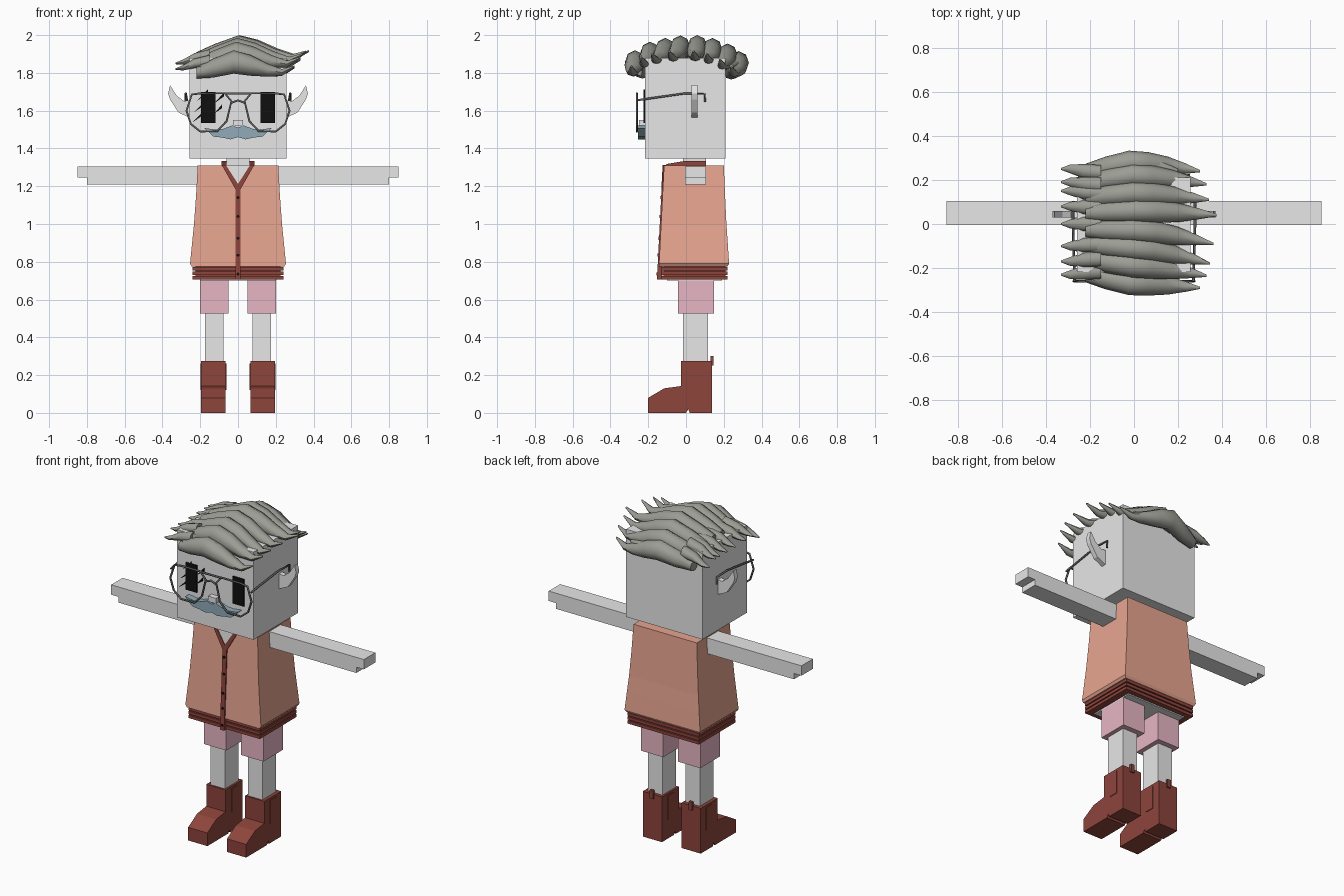
import bpy, bmesh, math
from mathutils import Vector

cube = bpy.data.objects.get("Cube")
if cube:
    bpy.data.objects.remove(cube, do_unlink=True)


def material(name, r, g, b):
    m = bpy.data.materials.new(name)
    m.use_nodes = True
    m.diffuse_color = (r, g, b, 1)
    bsdf = next(n for n in m.node_tree.nodes if n.type == 'BSDF_PRINCIPLED')
    bsdf.inputs["Base Color"].default_value = (r, g, b, 1)
    return m


SKIN = material("pale_grey_skin", .8, .8, .8)
COAT = material("salmon_cloth", .83, .39, .29)
RED = material("dark_red_leather", .27, .058, .044)
PINK = material("pink_cloth", .8, .47, .56)
HAIR = material("grey_hair", .33, .34, .3)
BLUE = material("blue_grey_whiskers", .285, .405, .48)
WIRE = material("dark_wire", .12, .12, .12)
BLACK = material("black", .005, .005, .005)


def finish(name, bm, mat, smooth=False):
    bmesh.ops.recalc_face_normals(bm, faces=bm.faces[:])
    me = bpy.data.meshes.new(name)
    bm.to_mesh(me)
    bm.free()
    me.materials.append(mat)
    ob = bpy.data.objects.new(name, me)
    bpy.context.collection.objects.link(ob)
    if smooth:
        bpy.ops.object.select_all(action='DESELECT')
        ob.select_set(True)
        bpy.context.view_layer.objects.active = ob
        bpy.ops.object.shade_smooth_by_angle(angle=math.radians(50))
    return ob


def loft(name, rings, mat, smooth=False):
    """Skin a list of equal-length point rings and cap both ends."""
    bm = bmesh.new()
    vs = [[bm.verts.new(p) for p in ring] for ring in rings]
    n = len(vs[0])
    for a, b in zip(vs, vs[1:]):
        for i in range(n):
            j = (i + 1) % n
            bm.faces.new((a[i], a[j], b[j], b[i]))
    bm.faces.new(vs[0][::-1])
    bm.faces.new(vs[-1])
    return finish(name, bm, mat, smooth)


def rect(x0, x1, y0, y1, z):
    return [(x0, y0, z), (x1, y0, z), (x1, y1, z), (x0, y1, z)]


def box(name, x0, x1, y0, y1, z0, z1, mat):
    return loft(name, [rect(x0, x1, y0, y1, z0), rect(x0, x1, y0, y1, z1)], mat)


def coat_front(z):
    return -.116 - (1.31 - z) * .051


def plate(name, outline, y0, y1, mat, lean=False):
    """Extrude an x-z outline along y; lean makes it follow the coat front."""
    def ring(y):
        return [(x, y + (coat_front(z) if lean else 0), z) for x, z in outline]
    return loft(name, [ring(y0), ring(y1)], mat)


def wire(name, pts, cyclic=False, radius=.006):
    cu = bpy.data.curves.new(name, 'CURVE')
    cu.dimensions = '3D'
    cu.bevel_depth = radius
    cu.bevel_resolution = 1
    cu.use_fill_caps = True
    sp = cu.splines.new('POLY')
    sp.points.add(len(pts) - 1)
    for p, co in zip(sp.points, pts):
        p.co = (*co, 1)
    sp.use_cyclic_u = cyclic
    cu.materials.append(WIRE)
    ob = bpy.data.objects.new(name, cu)
    bpy.context.collection.objects.link(ob)


def lock(name, path):
    """Tapered hair lock along x; path holds x, y, z, half width, half height."""
    angles = [math.tau * i / 8 for i in range(8)]
    loft(name, [[(x, y + w * math.cos(a), z + h * math.sin(a)) for a in angles]
                for x, y, z, w, h in path], HAIR, True)


# Head and neck
box("head", -.258, .256, -.217, .21, 1.347, 1.88, SKIN)
box("neck", -.06, .06, -.015, .105, 1.28, 1.35, SKIN)

# Coat with flared hem, then ribbed waistband
loft("coat", [rect(-x, x, coat_front(z), back, z) for x, back, z in
              ((.245, .22, .775), (.254, .228, .79), (.243, .221, .9), (.233, .214, 1.0),
               (.222, .207, 1.15), (.213, .2, 1.31))], COAT)
box("waistband_core", -.225, .225, -.118, .208, .715, .78, RED)
for i in range(3):
    z = .707 + i * .024
    box(f"waistband_rib_{i + 1}", -.24, .24, -.133, .22, z, z + .018, RED)
box("hips", -.2, .2, -.1, .19, .7, .74, SKIN)

# Neckline, collar, placket and buttons
plate("chest", [(-.066, 1.312), (0, 1.19), (.066, 1.312)], -.003, .02, SKIN, True)
for side, s in (("left", 1), ("right", -1)):
    plate(f"neck_trim_{side}", [(0, 1.185), (s * .014, 1.185), (s * .086, 1.312),
                                (s * .064, 1.312), (0, 1.212)], -.008, .01, RED, True)
    a, b = sorted((s * .062, s * .088))
    loft(f"collar_{side}", [rect(a, b, -.116, .105, 1.305), rect(a, b, -.1, .105, 1.318),
                            rect(a, b, -.01, .105, 1.333)], RED)
box("collar_back", -.088, .088, .09, .107, 1.305, 1.333, RED)
plate("placket", [(-.014, .705), (.014, .705), (.014, 1.2), (-.014, 1.2)],
      -.007, .02, RED, True)
for i, z in enumerate((.735, .835, .925, 1.04, 1.14)):
    plate(f"button_{i + 1}", [(.008 * math.cos(k * math.pi / 4), z + .008 * math.sin(k * math.pi / 4))
                              for k in range(8)], -.011, -.004, BLACK, True)

# Limbs, boots, ears and eyes on both sides
boot_profile = [(-.2, 0), (-.2, .08), (-.115, .13), (-.026, .142), (-.026, .275),
                (.137, .275), (.137, 0), (.02, 0), (.012, .02), (0, 0)]
ear_outline = [(.25, 1.56), (.315, 1.59), (.36, 1.66), (.37, 1.69), (.36, 1.735),
               (.325, 1.68), (.285, 1.65), (.25, 1.655)]
for side, s in (("left", 1), ("right", -1)):
    def span(a, b):
        return sorted((s * a, s * b))
    box(f"arm_{side}", *span(.2, .8), -.005, .105, 1.21, 1.305, SKIN)
    box(f"hand_{side}", *span(.8, .85), -.005, .105, 1.245, 1.305, SKIN)
    box(f"short_leg_{side}", *span(.05, .2), -.042, .148, .525, .72, PINK)
    box(f"leg_{side}", *span(.077, .175), -.016, .116, .25, .53, SKIN)
    loft(f"boot_{side}", [[(s * x, y, z) for y, z in boot_profile] for x in (.066, .195)], RED)
    box(f"boot_panel_{side}", *span(.062, .199), .03, .085, .12, .262, RED)
    box(f"boot_tab_{side}", *span(.12, .142), .13, .146, .25, .3, RED)
    plate(f"ear_{side}", [(s * x, z) for x, z in ear_outline], .03, .06, SKIN)
    box(f"eye_{side}", *span(.12, .195), -.225, -.216, 1.535, 1.7, BLACK)

# Slanted marks across the right eye
for i, (x, z, length) in enumerate(((-.245, 1.535, .07), (-.235, 1.59, .07), (-.22, 1.65, .06),
                                    (-.125, 1.64, .05), (-.125, 1.585, .04))):
    plate(f"eye_slash_{i + 1}", [(x, z), (x + length, z + length * .7),
                                 (x + length, z + length * .7 + .02)], -.225, -.216, BLACK)

# Nose and moustache
box("nose", -.026, .026, -.25, -.21, 1.518, 1.55, SKIN)
half = [(.03, 1.522), (.08, 1.503), (.12, 1.5), (.178, 1.508), (.13, 1.463), (.08, 1.457), (.04, 1.448)]
whiskers = [(0, 1.51)] + half + [(0, 1.46)] + [(-x, z) for x, z in reversed(half)]
plate("moustache", whiskers, -.255, -.215, BLUE)

# Spectacles
rim = [(.273, 1.6), (.245, 1.685), (.2, 1.692), (.07, 1.692), (.035, 1.65), (.06, 1.545),
       (.11, 1.492), (.2, 1.49), (.25, 1.53)]
for side, s in (("left", 1), ("right", -1)):
    wire(f"spectacle_rim_{side}", [(s * x, -.26, z) for x, z in rim], True)
    wire(f"spectacle_arm_{side}", [(s * .27, -.26, 1.655), (s * .277, 0, 1.692),
                                   (s * .277, .1, 1.688), (s * .277, .1, 1.645)])
wire("spectacle_bridge_top", [(-.07, -.26, 1.69), (.07, -.26, 1.69)])
wire("spectacle_bridge_low", [(-.038, -.26, 1.64), (0, -.26, 1.655), (.038, -.26, 1.64)])

# Swept locks over the crown: root y, tip y, tip x, peak height
crown = [(-.27, -.29, .3, 1.92), (-.19, -.235, .33, 1.965), (-.11, -.18, .345, 1.985),
         (-.03, -.09, .36, 1.998), (.06, .04, .375, 2.0), (.14, .11, .34, 1.985),
         (.22, .18, .33, 1.955), (.28, .24, .3, 1.915)]
# Fraction along the lock, drop from peak, half width, half height
shape = [(0, .09, .035, .03), (.17, .045, .048, .05), (.38, 0, .053, .062),
         (.55, .025, .052, .055), (.72, .07, .042, .035), (.87, .1, .024, .018), (1, .08, .005, .005)]
for i, (y, tip_y, tip_x, peak) in enumerate(crown):
    path = []
    for t, drop, w, h in shape:
        y_at = y * (.85 + .4 * t) if t < .38 else y + (tip_y - y) * ((t - .38) / .62) ** 1.5
        path.append((-.22 + t * (tip_x + .22), y_at, peak - drop - h, w, h))
    lock(f"crown_lock_{i + 1}", path)

# Short tufts falling over the right side
for i, y in enumerate((-.23, -.17, -.1, 0, .08, .15, .19, .25)):
    d = .03 if abs(y) > .2 else 0
    lock(f"side_tuft_{i + 1}", [(-.15, y * .93, 1.89 - d, .035, .035), (-.23, y * .96, 1.88 - d, .032, .025),
                                (-.29, y, 1.857 - d, .02, .014), (-.332, y, 1.85 - d, .004, .004)])

# Low fringe in front and at the back
for name, s, sx in (("fringe_front", -1, 1), ("fringe_back", 1, -1)):
    lock(name, [(sx * x, s * y, z, w, h) for x, y, z, w, h in
                ((-.2, .24, 1.835, .01, .01), (-.1, .265, 1.84, .035, .03), (0, .27, 1.84, .04, .032),
                 (.1, .265, 1.82, .035, .025), (.17, .25, 1.8, .02, .015), (.21, .24, 1.785, .004, .004))])
